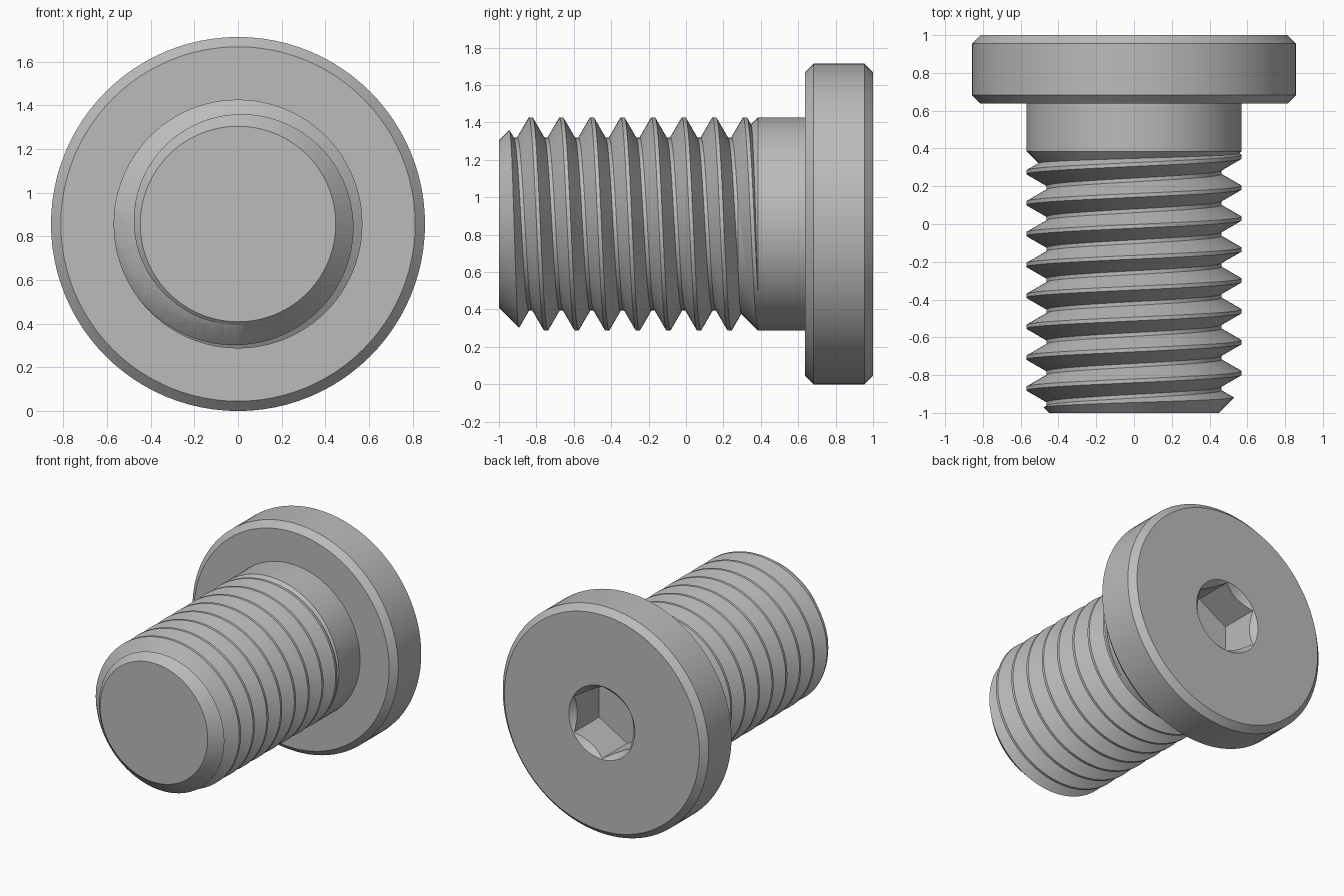
import bpy, bmesh
from math import sin, cos, tau, radians

if "Cube" in bpy.data.objects:
    bpy.data.objects.remove(bpy.data.objects["Cube"])

AXIS_Z = 0.857      # height of the screw axis, which runs along y
SEG = 96            # sides of every round
PITCH, MAJOR, MINOR = 0.1636, 0.57, 0.463
CREST, FLANK = 0.02, 0.062
THREAD_END = 0.385

steel = bpy.data.materials.new("grey steel")
steel.use_nodes = True
grey = (0.5, 0.5, 0.5, 1)
steel.diffuse_color = grey
steel.node_tree.nodes["Principled BSDF"].inputs["Base Color"].default_value = grey


def point(bm, r, y, angle):
    return bm.verts.new((r * sin(angle), y, AXIS_Z + r * cos(angle)))


def finish(bm, name):
    bmesh.ops.recalc_face_normals(bm, faces=bm.faces)
    mesh = bpy.data.meshes.new(name)
    bm.to_mesh(mesh)
    bm.free()
    mesh.materials.append(steel)
    obj = bpy.data.objects.new(name, mesh)
    bpy.context.collection.objects.link(obj)
    return obj


def lathe(name, profile, sides=SEG):
    """Solid of revolution from (radius, y) pairs, with flat ends."""
    bm = bmesh.new()
    rings = [[point(bm, r, y, tau * k / sides) for k in range(sides)]
             for r, y in profile]
    for a, b in zip(rings, rings[1:]):
        for k in range(sides):
            n = (k + 1) % sides
            bm.faces.new((a[k], a[n], b[n], b[k]))
    bm.faces.new(rings[0])
    bm.faces.new(rings[-1])
    return finish(bm, name)


def thread_solid(name, first_crest, turns):
    """Helical thread whose every turn joins the next one."""
    bm = bmesh.new()
    shape = [(MAJOR, -CREST / 2), (MAJOR, CREST / 2),
             (MINOR, CREST / 2 + FLANK), (MINOR, PITCH - CREST / 2 - FLANK)]
    step = len(shape)
    cols = []
    for k in range(SEG):
        part = k / SEG
        rows = turns * step + (step if k == 0 else 0) + 1
        cols.append([point(bm, shape[i % step][0],
                           first_crest + PITCH * (part + i // step) + shape[i % step][1],
                           tau * part) for i in range(rows)])
    for k in range(SEG):
        a, b = cols[k], cols[(k + 1) % SEG]
        shift = step if k == SEG - 1 else 0
        for i in range(turns * step):
            bm.faces.new((a[i], b[i + shift], b[i + 1 + shift], a[i + 1]))
    # close both ends with fans to the axis
    low = point(bm, 0, first_crest, 0)
    high = point(bm, 0, first_crest + PITCH * (turns + 1), 0)
    middle = first_crest + PITCH * turns / 2
    for e in [e for e in bm.edges if e.is_boundary]:
        bm.faces.new((*e.verts, low if e.verts[0].co.y < middle else high))
    return finish(bm, name)


def cut(obj, tool, operation):
    mod = obj.modifiers.new("cut", 'BOOLEAN')
    mod.operation, mod.object, mod.solver = operation, tool, 'EXACT'
    bpy.context.view_layer.objects.active = obj
    bpy.ops.object.modifier_apply(modifier=mod.name)
    bpy.data.objects.remove(tool)


# Head and plain shank, tapering into the end of the thread
head = lathe("head_and_shank", [
    (0.4, 0.215), (MAJOR, THREAD_END), (MAJOR, 0.637), (0.812, 0.637),
    (0.857, 0.682), (0.857, 0.955), (0.812, 1)])

# Hexagonal socket with a conical countersink in the back of the head
cut(head, lathe("socket_cutter", [(0.27, 0.7), (0.27, 1.1)], 6), 'DIFFERENCE')
cut(head, lathe("countersink_cutter", [(0.175, 0.9), (0.325, 1.05)]), 'DIFFERENCE')

# Threaded rod, trimmed to a chamfered tip
thread = thread_solid("thread", 0.315 - 10 * PITCH, 12)
cut(thread, lathe("tip_trimmer", [
    (0.448, -1), (0.62, -0.828), (0.62, THREAD_END)]), 'INTERSECT')

for obj in (head, thread):
    bpy.ops.object.select_all(action='DESELECT')
    obj.select_set(True)
    bpy.context.view_layer.objects.active = obj
    bpy.ops.object.shade_smooth_by_angle(angle=radians(25))
